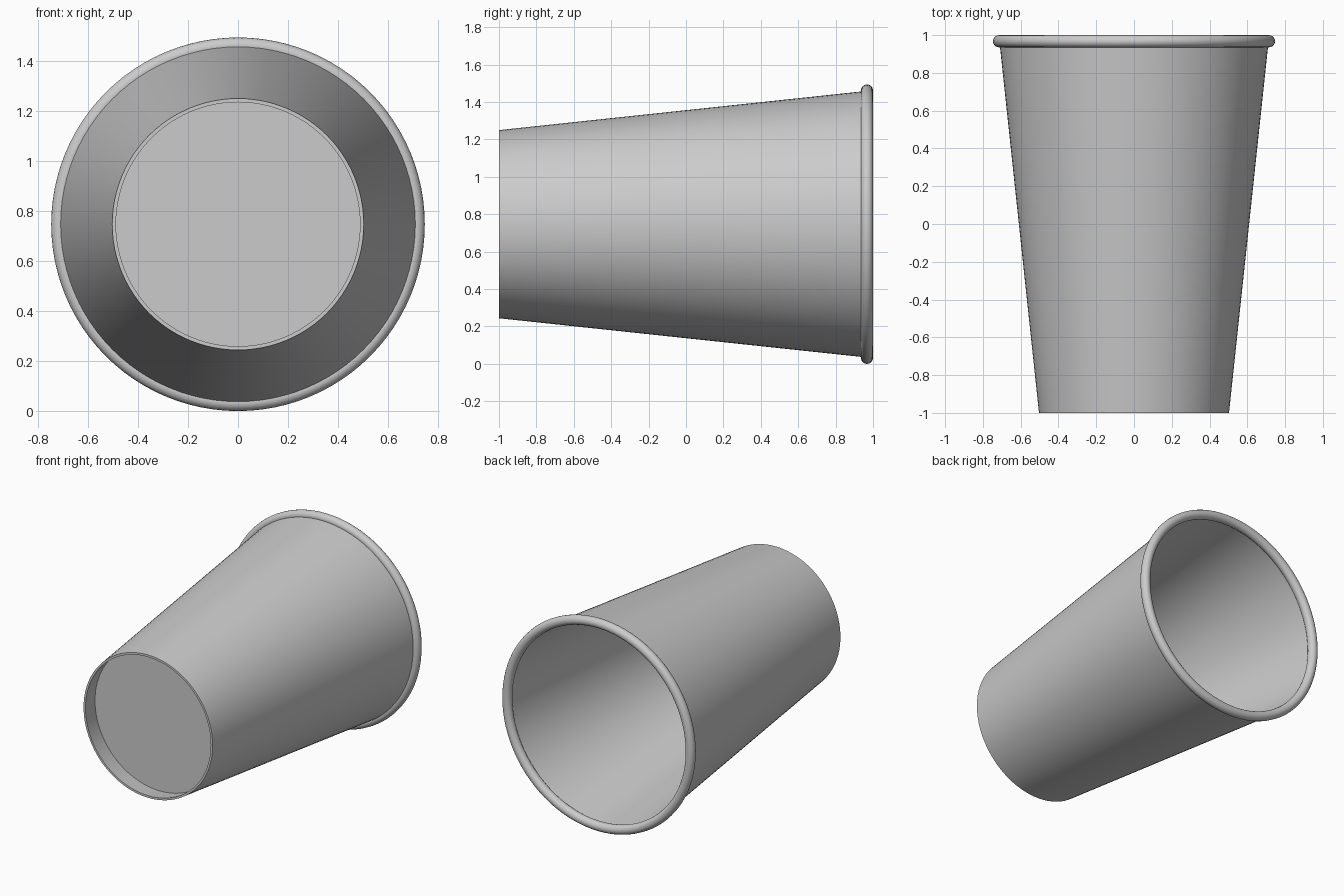
import bpy
from math import cos, sin, pi

cube = bpy.data.objects.get("Cube")
if cube:
    bpy.data.objects.remove(cube)

SEGMENTS = 96
AXIS_HEIGHT = 0.747

paper = bpy.data.materials.new("light_grey_paper")
paper.use_nodes = True
GREY = (0.6, 0.6, 0.6, 1)
paper.diffuse_color = GREY
paper.node_tree.nodes["Principled BSDF"].inputs["Base Color"].default_value = GREY


def lathe(name, profile):
    """Revolve a closed (radius, y) profile around the cup's lengthwise axis."""
    verts, faces, rings = [], [], []
    for radius, y in profile:
        count = SEGMENTS if radius > 0 else 1
        start = len(verts)
        rings.append([start + i % count for i in range(SEGMENTS)])
        for i in range(count):
            a = 2 * pi * i / SEGMENTS
            verts.append((radius * cos(a), y, AXIS_HEIGHT + radius * sin(a)))
    for k, ring in enumerate(rings):
        after = rings[(k + 1) % len(rings)]
        for i in range(SEGMENTS):
            j = (i + 1) % SEGMENTS
            face = list(dict.fromkeys((ring[i], after[i], after[j], ring[j])))
            if len(face) > 2:
                faces.append(face)
    mesh = bpy.data.meshes.new(name)
    mesh.from_pydata(verts, [], faces)
    mesh.materials.append(paper)
    obj = bpy.data.objects.new(name, mesh)
    bpy.context.collection.objects.link(obj)
    bpy.ops.object.select_all(action="DESELECT")
    obj.select_set(True)
    bpy.context.view_layer.objects.active = obj
    # Consistent outward normals, then smooth shading with sharp edges kept
    bpy.ops.object.mode_set(mode="EDIT")
    bpy.ops.mesh.select_all(action="SELECT")
    bpy.ops.mesh.normals_make_consistent(inside=False)
    bpy.ops.object.mode_set(mode="OBJECT")
    bpy.ops.object.shade_smooth_by_angle()
    return obj


# Thin tapered side wall, open at both ends
lathe("cup_wall", [(0.503, -1), (0.713, 0.97), (0.698, 0.97), (0.488, -1)])

# Flat base set back inside the narrow end
lathe("cup_base", [(0, -0.875), (0.508, -0.875), (0.508, -0.86), (0, -0.86)])

# Rolled lip around the wide end
TUBE = 0.0325
lathe("rolled_rim", [(AXIS_HEIGHT - TUBE + TUBE * cos(2 * pi * i / 16),
                      1 - TUBE + TUBE * sin(2 * pi * i / 16)) for i in range(16)])
